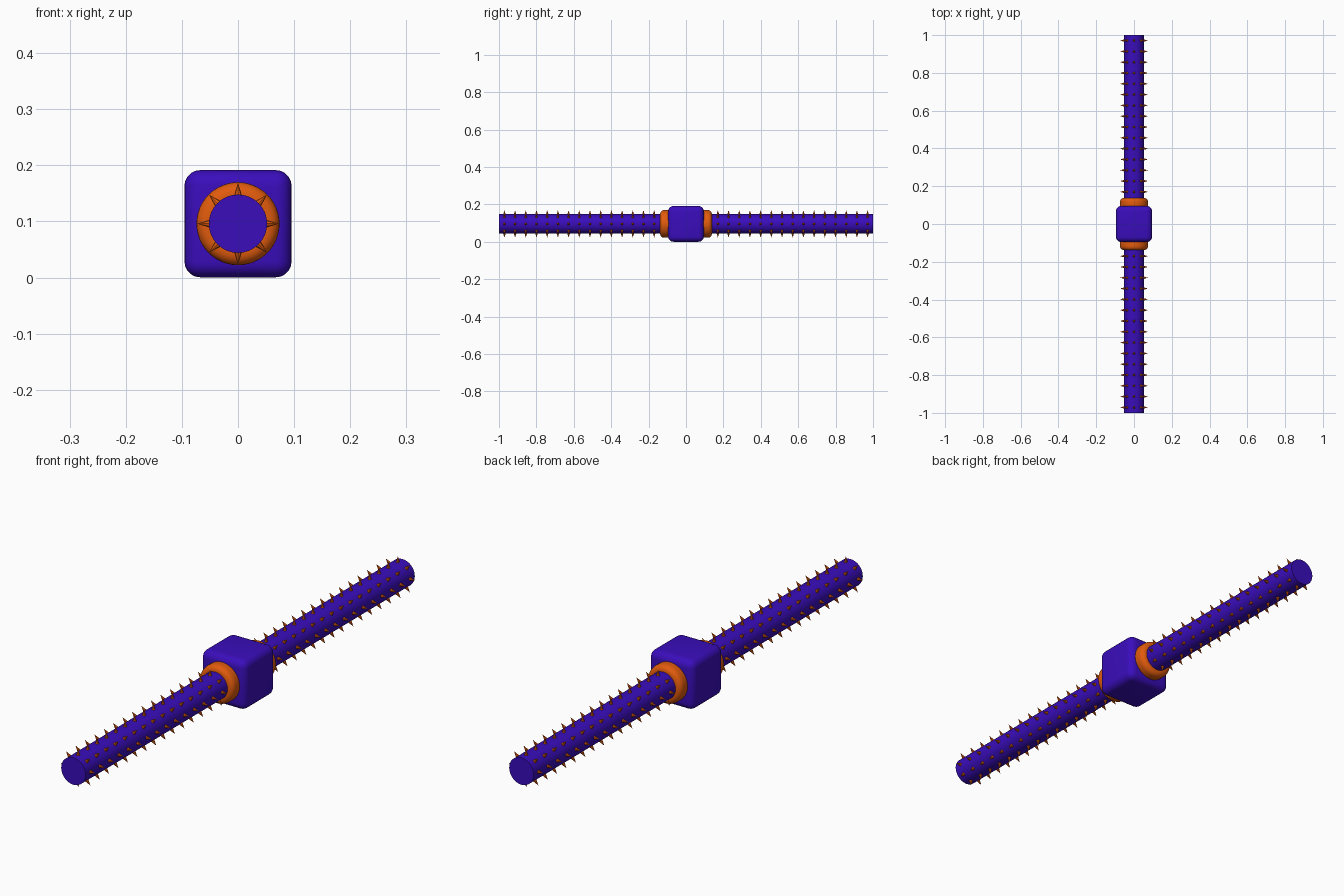
import bpy, bmesh, math
from mathutils import Matrix, Vector

if "Cube" in bpy.data.objects:
    bpy.data.objects.remove(bpy.data.objects["Cube"])

CZ = 0.096          # height of the rod axis


def material(name, rgb):
    m = bpy.data.materials.new(name)
    m.diffuse_color = (*rgb, 1)
    m.use_nodes = True
    m.node_tree.nodes["Principled BSDF"].inputs["Base Color"].default_value = m.diffuse_color
    return m


purple = material("deep_purple", (0.042, 0.004, 0.50))
orange = material("orange", (0.75, 0.105, 0.004))


def finish(name, bm, mat, smooth=True):
    me = bpy.data.meshes.new(name)
    bm.to_mesh(me)
    bm.free()
    ob = bpy.data.objects.new(name, me)
    bpy.context.collection.objects.link(ob)
    me.materials.append(mat)
    ob.location.z = CZ
    if smooth:
        bpy.ops.object.select_all(action='DESELECT')
        ob.select_set(True)
        bpy.context.view_layer.objects.active = ob
        bpy.ops.object.shade_smooth_by_angle(angle=math.radians(40))
    return ob


ALONG_Y = Matrix.Rotation(math.pi / 2, 4, 'X')

# long rod
bm = bmesh.new()
bmesh.ops.create_cone(bm, cap_ends=True, segments=32, radius1=0.052, radius2=0.052,
                      depth=2, matrix=ALONG_Y)
finish("rod", bm, purple)

# rounded centre block
bm = bmesh.new()
bmesh.ops.create_cube(bm, size=0.191)
bmesh.ops.bevel(bm, geom=bm.edges[:], offset=0.028, segments=5, profile=0.5, affect='EDGES')
finish("centre_block", bm, purple)

# rounded collars on both sides of the block
for side, name in ((-1, "front_collar"), (1, "back_collar")):
    bm = bmesh.new()
    bmesh.ops.create_cone(bm, cap_ends=True, segments=48, radius1=0.074, radius2=0.074,
                          depth=0.06, matrix=Matrix.Translation((0, side * 0.108, 0)) @ ALONG_Y)
    rims = [e for e in bm.edges if any(len(f.verts) > 4 for f in e.link_faces)]
    bmesh.ops.bevel(bm, geom=rims, offset=0.02, segments=5, profile=0.5, affect='EDGES')
    finish(name, bm, orange)

# rings of spikes along both halves of the rod
bm = bmesh.new()
for side in (-1, 1):
    for k in range(15):
        y = side * (0.971 - 0.0572 * k)
        for a in range(8):
            m = (Matrix.Translation((0, y, 0)) @ Matrix.Rotation(a * math.pi / 4, 4, 'Y')
                 @ Matrix.Translation((0, 0, 0.060)))
            bmesh.ops.create_cone(bm, cap_ends=True, segments=8, radius1=0.008, radius2=0,
                                  depth=0.026, matrix=m)
finish("spikes", bm, orange)
